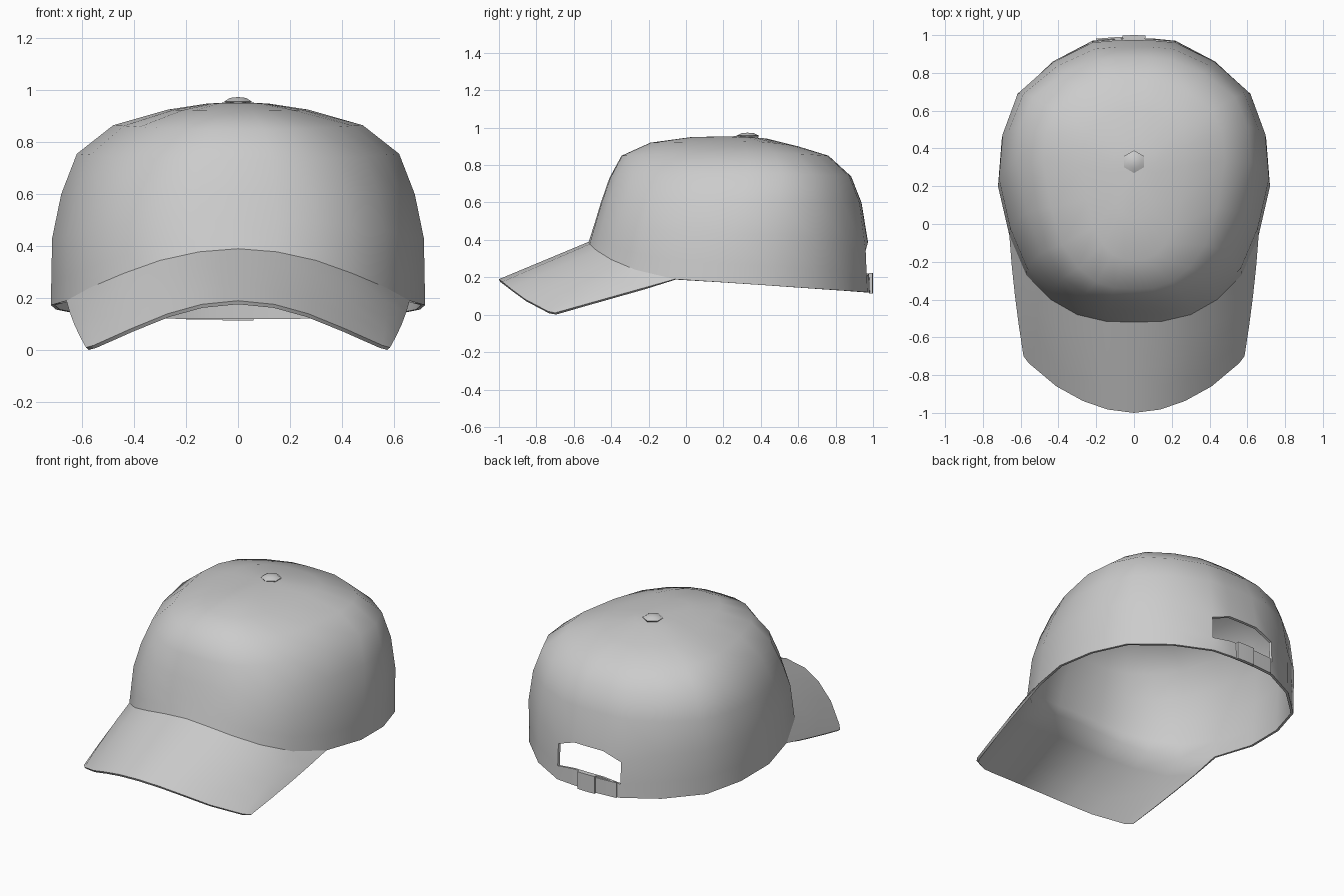
import bpy, bmesh
from math import radians

if "Cube" in bpy.data.objects:
    bpy.data.objects.remove(bpy.data.objects["Cube"])

# Half outline of the crown's lower rim, back to front: x, y, z
RIM = [(0, .984, .12), (.1, .982, .12), (.22, .97, .12), (.43, .86, .128), (.62, .68, .14),
       (.70, .45, .156), (.72, .20, .173), (.66, -.06, .19), (.57, -.27, .24),
       (.44, -.40, .295), (.30, -.48, .345), (.15, -.515, .378), (0, -.52, .39)]

# Crown levels: front y, front z, half width, side z, back y, back z, y of widest point
LEVELS = [(-.485, .50, .715, .43, .97, .385, .27),
          (-.455, .60, .68, .60, .935, .60, .32),
          (-.41, .73, .62, .755, .88, .74, .36),
          (-.345, .85, .48, .865, .76, .85, .36),
          (-.19, .92, .27, .925, .60, .90, .33),
          (.03, .95, .12, .948, .43, .942, .28)]

# Half of the brim's outer edge, rear corner to front centre
BRIM_EDGE = [(.585, -.70, .01), (.556, -.738, .018), (.41, -.86, .083),
             (.27, -.937, .14), (.14, -.982, .176), (0, -1.0, .19)]


def lerp(a, b, t):
    return tuple(p + (q - p) * t for p, q in zip(a, b))


def skin(bm, rows, closed=False, hole=lambda r, quad: False):
    """Faces between rows of vertices, rows running bottom to top."""
    n = len(rows[0])
    for r in range(len(rows) - 1):
        for c in range(n if closed else n - 1):
            d = (c + 1) % n
            quad = [rows[r][c], rows[r + 1][c], rows[r + 1][d], rows[r][d]]
            if not hole(r, quad):
                bm.faces.new(quad)


def verts(bm, points):
    return [bm.verts.new(p) for p in points]


def finish(name, bm, angle, wall=0):
    """Make the object, thicken it inward and smooth it."""
    mesh = bpy.data.meshes.new(name)
    bm.to_mesh(mesh)
    bm.free()
    obj = bpy.data.objects.new(name, mesh)
    bpy.context.collection.objects.link(obj)
    bpy.ops.object.select_all(action='DESELECT')
    obj.select_set(True)
    bpy.context.view_layer.objects.active = obj
    if wall:
        mod = obj.modifiers.new("thickness", 'SOLIDIFY')
        mod.thickness = wall
        mod.offset = -1
        bpy.ops.object.modifier_apply(modifier=mod.name)
    bpy.ops.object.shade_smooth_by_angle(angle=radians(angle))
    return obj


# Crown: rim loop, strap-height loop, then levels closing on the apex
rim = RIM + [(-x, y, z) for x, y, z in reversed(RIM[1:-1])]
rows = []
for i, (yf, zf, width, zs, yb, zb, yc) in enumerate(LEVELS):
    row = []
    for x, y, _ in rim:
        u, v = x / .72, (y - .23) / .75
        z = zs + ((zb if v > 0 else zf) - zs) * v * v
        if i == 0 and abs(x) == .22:
            z -= .045          # arched corners of the rear opening
        row.append((width * u, yc + v * ((yb - yc) if v > 0 else (yc - yf)), z))
    rows.append(row)
rows = [rim, [lerp(a, b, .38) for a, b in zip(rim, rows[0])]] + rows


def rear_opening(r, quad):
    return r == 1 and all(abs(v.co.x) < .23 and v.co.y > .9 for v in quad)


bm = bmesh.new()
grid = [verts(bm, row) for row in rows]
skin(bm, grid, closed=True, hole=rear_opening)
tip = bm.verts.new((0, .3, .955))
top = grid[-1]
for a, b in zip(top, top[1:] + top[:1]):
    bm.faces.new([a, tip, b])

# Brim: grows out of the front of the rim to its outer edge, sides slightly bowed
seam = grid[0][7:18]
outer = BRIM_EDGE + [(-x, y, z) for x, y, z in reversed(BRIM_EDGE[:-1])]
brim = []
for t in (0, .25, .5, .75):
    line = [lerp(o, s.co, t) for o, s in zip(outer, seam)]
    bow = 1 + .05 * t * (1 - t)
    brim.append(verts(bm, [(x * bow, y, z) for x, y, z in line]))
skin(bm, brim + [seam])
bm.verts.index_update()
seam_ids = {v.index for v in seam}
cap = finish("crown_and_brim", bm, 60, wall=.015)

# Crisp seam on the outside only, the inside flows into the brim
for e in cap.data.edges:
    if set(e.vertices) <= seam_ids:
        e.use_edge_sharp = True

# Rear strap end and buckle, curved with the rim: x and y along each band
for name, line, z0, z1, wall in [
        ("strap_end", [(.03, .992), (-.1, .989), (-.2, .981)], .118, .214, .009),
        ("strap_buckle", [(.06, .998), (0, 1.0), (-.06, .998)], .113, .222, .02)]:
    bm = bmesh.new()
    skin(bm, [verts(bm, [(x, y, z) for x, y in reversed(line)]) for z in (z0, z1)])
    finish(name, bm, 40, wall)

# Six-sided top button: short base under a low domed cap
bm = bmesh.new()
for r1, r2, z0, z1 in [(.05, .06, .94, .957), (.06, .035, .957, .97), (.035, .004, .97, .973)]:
    made = bmesh.ops.create_cone(bm, segments=6, radius1=r1, radius2=r2, depth=z1 - z0)
    bmesh.ops.translate(bm, verts=made["verts"], vec=(0, .33, (z0 + z1) / 2))
bmesh.ops.remove_doubles(bm, verts=bm.verts, dist=.001)
bmesh.ops.holes_fill(bm, edges=bm.edges)
finish("top_button", bm, 65)
